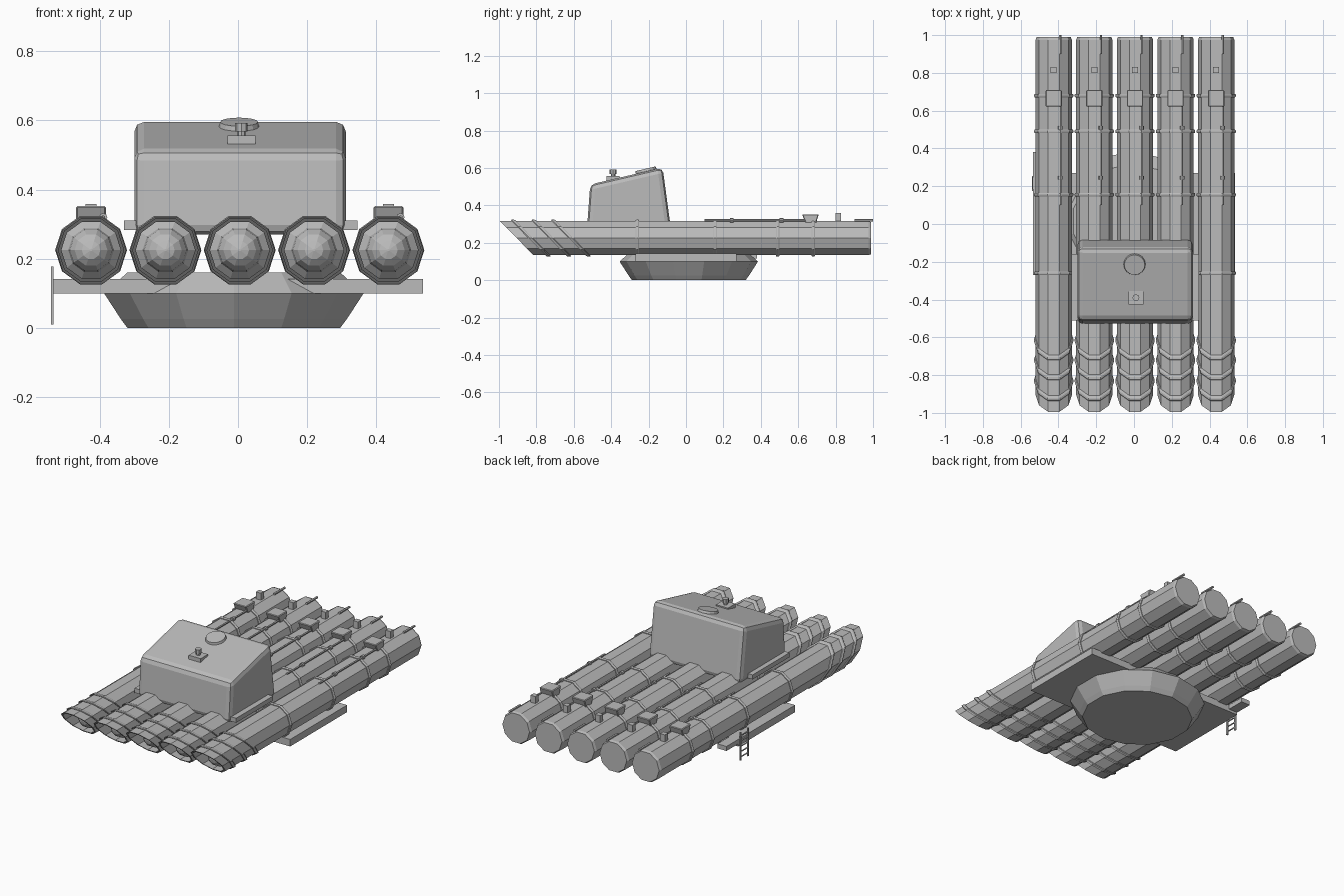
import bpy, bmesh, math
from mathutils import Vector, Matrix

if "Cube" in bpy.data.objects:
    bpy.data.objects.remove(bpy.data.objects["Cube"])

grey = bpy.data.materials.new("plain_grey")
grey.use_nodes = True
colour = (0.5, 0.5, 0.5, 1)
grey.diffuse_color = colour
grey.node_tree.nodes["Principled BSDF"].inputs["Base Color"].default_value = colour

SIDES = 10
TUBE_Z = 0.225
TUBE_R = 0.096
SLANT = 0.98
TUBE_X = [0.005 + 0.215 * i for i in range(-2, 3)]


def finish(name, bm):
    bmesh.ops.recalc_face_normals(bm, faces=bm.faces)
    mesh = bpy.data.meshes.new(name)
    bm.to_mesh(mesh)
    bm.free()
    obj = bpy.data.objects.new(name, mesh)
    mesh.materials.append(grey)
    bpy.context.collection.objects.link(obj)
    return obj


def bevel(obj, width, segments=1):
    mod = obj.modifiers.new("bevel", "BEVEL")
    mod.width = width
    mod.segments = segments
    return obj


def add_box(bm, lo, hi):
    lo, hi = Vector(lo), Vector(hi)
    mat = Matrix.Translation((lo + hi) / 2) @ Matrix.Diagonal((*(hi - lo), 1))
    return bmesh.ops.create_cube(bm, size=1, matrix=mat)["verts"]


def box(name, lo, hi):
    bm = bmesh.new()
    add_box(bm, lo, hi)
    return finish(name, bm)


def add_rod(bm, a, b, radius, sides=6):
    a, b = Vector(a), Vector(b)
    turn = (b - a).to_track_quat("Z", "Y").to_matrix().to_4x4()
    bmesh.ops.create_cone(bm, cap_ends=True, segments=sides, radius1=radius, radius2=radius,
                          depth=(b - a).length, matrix=Matrix.Translation((a + b) / 2) @ turn)


def add_lathe(bm, x, profile, closed=False):
    """Sweep (y, radius, slant) points around a tube axis; slant shears the ring."""
    rings = []
    for y, r, slant in profile:
        ring = []
        for i in range(SIDES):
            a = math.tau * i / SIDES
            dz = r * math.sin(a)
            ring.append(bm.verts.new((x + r * math.cos(a), y - slant * dz, TUBE_Z + dz)))
        rings.append(ring)
    pairs = list(zip(rings, rings[1:]))
    if closed:
        pairs.append((rings[-1], rings[0]))
    else:
        bm.faces.new(rings[0])
        bm.faces.new(rings[-1])
    for p, q in pairs:
        for i in range(SIDES):
            j = (i + 1) % SIDES
            bm.faces.new((p[i], p[j], q[j], q[i]))


def extrude_x(name, profile, x0, x1):
    bm = bmesh.new()
    ends = [[bm.verts.new((x, y, z)) for y, z in profile] for x in (x0, x1)]
    for end in ends:
        bm.faces.new(end)
    n = len(profile)
    for i in range(n):
        j = (i + 1) % n
        bm.faces.new((ends[0][i], ends[0][j], ends[1][j], ends[1][i]))
    return finish(name, bm)


# Launch tubes: slanted open mouth, domed plug inside, closed rear
dome = [(-0.79 - 0.075 * math.sin(a), 0.066 * math.cos(a), 0)
        for a in (math.radians(d) for d in (0, 22, 44, 66, 87))]
tube_profile = dome[::-1] + [(-0.77, 0.086, 0), (-0.905, 0.086, SLANT), (-0.905, TUBE_R, SLANT),
                             (0.975, TUBE_R, 0), (0.99, TUBE_R - 0.006, 0)]

for n, x in enumerate(TUBE_X, 1):
    bm = bmesh.new()
    add_lathe(bm, x, tube_profile)
    finish(f"launch_tube_{n}", bm)

    # Reinforcing bands, slanted near the mouth and square further back
    bm = bmesh.new()
    bands = [(-0.83, SLANT), (-0.72, SLANT), (-0.615, SLANT)]
    bands += [(y, 0) for y in (-0.26, 0.155, 0.49, 0.68)]
    for y, slant in bands:
        w = 0.012 if slant else 0.009
        add_lathe(bm, x, [(y - w, 0.09, slant), (y - w, 0.101, slant), (y - w / 2, 0.104, slant),
                          (y + w / 2, 0.104, slant), (y + w, 0.101, slant), (y + w, 0.09, slant)],
                  closed=True)
    finish(f"tube_bands_{n}", bm)

    # Equipment box with sloping ends, and a small stud box
    hump = [(0.64, 0.305), (0.62, 0.352), (0.71, 0.352), (0.695, 0.305)]
    bevel(extrude_x(f"equipment_box_{n}", hump, x - 0.043, x + 0.043), 0.004)
    box(f"stud_box_{n}", (x - 0.016, 0.8, 0.31), (x + 0.016, 0.83, 0.358))

    # Cable pipe with joints, and the rear pipe
    bm = bmesh.new()
    px, pz = x + 0.035, 0.32
    add_rod(bm, (px, 0.1, pz), (px, 0.65, pz), 0.006)
    add_rod(bm, (px, 0.9, pz), (px, 1.0, pz), 0.007)
    for y in (0.245, 0.51):
        add_rod(bm, (px, y - 0.01, pz), (px, y + 0.01, pz), 0.012, 8)
    finish(f"cable_pipe_{n}", bm)

# Cabin with a sloping roof
cabin_side = [(-0.53, 0.27), (-0.512, 0.512), (-0.125, 0.602), (-0.08, 0.27)]
bevel(extrude_x("cabin", cabin_side, -0.3, 0.312), 0.028, 2)
box("cabin_flange", (-0.33, -0.51, 0.283), (0.345, -0.16, 0.31))

# Roof hatch following the roof slope
tilt = Matrix.Rotation(math.atan2(0.09, 0.387), 4, "X")
bm = bmesh.new()
for radius, lift, depth in ((0.058, 0.008, 0.014), (0.045, 0.003, 0.02)):
    bmesh.ops.create_cone(bm, cap_ends=True, segments=16, radius1=radius, radius2=radius * 0.94,
                          depth=depth,
                          matrix=Matrix.Translation((0.003, -0.215, 0.581 + lift)) @ tilt)
finish("roof_hatch", bm)

# Roof sight on its base plate
bm = bmesh.new()
add_box(bm, (-0.03, -0.425, 0.53), (0.05, -0.355, 0.556))
add_rod(bm, (0.01, -0.39, 0.55), (0.01, -0.39, 0.572), 0.012, 8)
add_rod(bm, (0.01, -0.39, 0.568), (0.01, -0.39, 0.592), 0.018, 8)
finish("roof_sight", bm)

# Deck plate under the tubes, with a step at its rear corner
box("deck_plate", (-0.535, -0.27, 0.1), (0.535, 0.27, 0.142))
box("side_step", (-0.535, 0.27, 0.115), (-0.475, 0.38, 0.142))

# Faceted turntable base
bm = bmesh.new()
rings = []
for z, s in ((0, 0.82), (0.025, 0.87), (0.1, 1.0), (0.16, 0.82)):
    rings.append([bm.verts.new((-0.012 + 0.385 * s * math.cos(a), 0.015 + 0.37 * s * math.sin(a), z))
                  for a in (math.tau * (i + 0.5) / 14 for i in range(14))])
bm.faces.new(rings[0])
bm.faces.new(rings[-1])
for p, q in zip(rings, rings[1:]):
    for i in range(14):
        j = (i + 1) % 14
        bm.faces.new((p[i], p[j], q[j], q[i]))
finish("turntable_base", bm)

# Boarding ladder
bm = bmesh.new()
for y in (0.18, 0.25):
    add_box(bm, (-0.541, y - 0.005, 0.01), (-0.533, y + 0.005, 0.178))
for i in range(5):
    z = 0.03 + 0.032 * i
    add_rod(bm, (-0.537, 0.18, z), (-0.537, 0.25, z), 0.004)
finish("boarding_ladder", bm)
